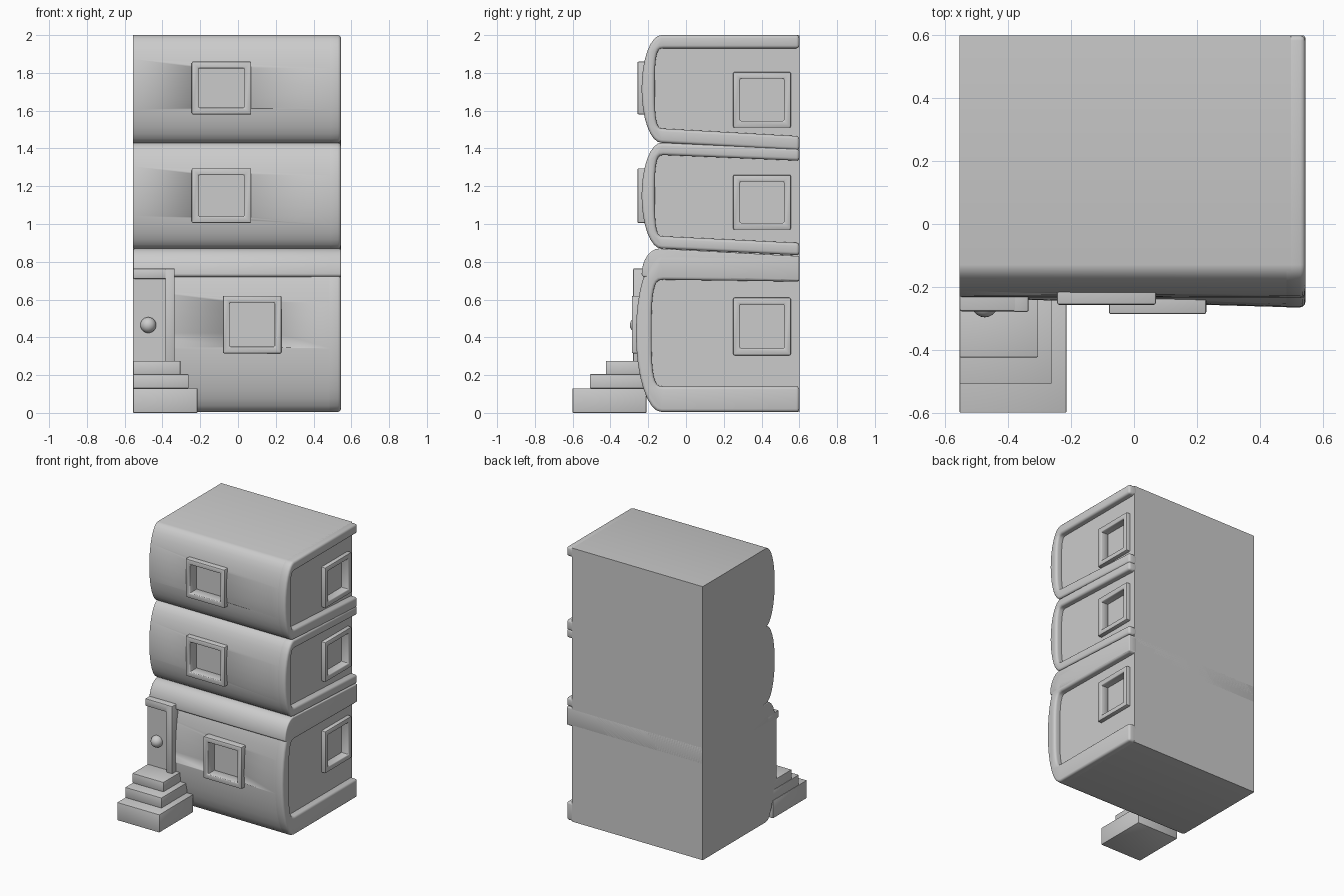
import bpy, bmesh, math
from mathutils import Vector

if "Cube" in bpy.data.objects:
    bpy.data.objects.remove(bpy.data.objects["Cube"])

grey = bpy.data.materials.new("plain grey")
grey.use_nodes = True
grey.diffuse_color = (0.6, 0.6, 0.6, 1)
grey.node_tree.nodes["Principled BSDF"].inputs["Base Color"].default_value = grey.diffuse_color

LEFT, WALL, RIM, BACK = -0.555, 0.5, 0.545, 0.6


def finish(name, bm, bevel=0, segments=2):
    bmesh.ops.recalc_face_normals(bm, faces=bm.faces)
    mesh = bpy.data.meshes.new(name)
    bm.to_mesh(mesh)
    bm.free()
    ob = bpy.data.objects.new(name, mesh)
    bpy.context.collection.objects.link(ob)
    mesh.materials.append(grey)
    bpy.ops.object.select_all(action='DESELECT')
    bpy.context.view_layer.objects.active = ob
    ob.select_set(True)
    if bevel:
        mod = ob.modifiers.new("soft_edges", 'BEVEL')
        mod.width, mod.segments, mod.limit_method = bevel, segments, 'ANGLE'
        mod.angle_limit = math.radians(40)
        bpy.ops.object.modifier_apply(modifier=mod.name)
    bpy.ops.object.shade_smooth_by_angle(angle=math.radians(35))
    return ob


def box(name, lo, hi, bevel=0):
    bm = bmesh.new()
    bmesh.ops.create_cube(bm, size=1)
    for v in bm.verts:
        v.co = [(a + b) / 2 + c * (b - a) for a, b, c in zip(lo, hi, v.co)]
    return finish(name, bm, bevel)


def loft(name, left, right, x0, x1, bevel=0):
    """Solid between two matching (y, z) outlines at x0 and x1."""
    bm = bmesh.new()
    a = [bm.verts.new((x0, y, z)) for y, z in left]
    b = [bm.verts.new((x1, y, z)) for y, z in right]
    bm.faces.new(a)
    bm.faces.new(b)
    for i in range(len(a)):
        j = (i + 1) % len(a)
        bm.faces.new((a[i], a[j], b[j], b[i]))
    return finish(name, bm, bevel, 3)


def bulge(y, depth, top, bottom, steps=16, power=1.0):
    """Rounded front, listed from top to bottom."""
    mid, half = (top + bottom) / 2, (top - bottom) / 2
    pts = []
    for i in range(steps + 1):
        t = math.pi * i / steps
        c = math.cos(t)
        pts.append((y - depth * max(0, math.sin(t)) ** power,
                    mid + math.copysign(half * abs(c) ** power, c)))
    return pts


def storey(name, top, bottom, depth_left, depth):
    def outline(d):
        return [(BACK, top)] + bulge(-0.13, d, top, bottom) + [(BACK, bottom)]
    return loft(name, outline(depth_left), outline(depth), LEFT, WALL)


def rim(name, top, bottom, depth, in_top, in_bottom, in_depth, drop_top, drop_bottom):
    """Raised C-shaped border around the side panel, sagging toward the back."""
    outer = [(BACK, top - drop_top)] + bulge(-0.13, depth, top, bottom)
    outer.append((BACK, bottom - drop_bottom))
    inner = [(BACK, in_top - drop_top)] + bulge(-0.12, in_depth, in_top, in_bottom, power=0.6)
    inner.append((BACK, in_bottom - drop_bottom))
    pts = outer + inner[::-1]
    return loft(name, pts, pts, WALL - 0.03, RIM, 0.016)


# Storeys and their side borders
ground = storey("ground_storey", 0.84, 0.005, 0.105, 0.135)
middle = storey("middle_storey", 1.43, 0.87, 0.1, 0.105)
upper = storey("upper_storey", 2.0, 1.43, 0.1, 0.105)
rim("ground_side_border", 0.84, 0.005, 0.135, 0.705, 0.14, 0.062, 0.01, 0)
rim("middle_side_border", 1.43, 0.87, 0.105, 1.365, 0.935, 0.045, 0.03, 0.035)
rim("upper_side_border", 2.0, 1.43, 0.105, 1.93, 1.505, 0.045, 0, 0.04)

# Cornice over the ground storey
curve = [(-0.14 - 0.095 * math.sin(a), 0.73 + 0.14 * math.cos(a))
         for a in [math.pi / 2 * i / 8 for i in range(9)]]
cornice_profile = [(BACK, 0.83)] + curve + [(-0.225, 0.72), (BACK, 0.70)]
loft("cornice", cornice_profile, cornice_profile, LEFT, RIM, 0.012)
loft("cornice_fill", [(BACK, 0.88), (-0.1, 0.88), (-0.1, 0.8), (BACK, 0.8)],
     [(BACK, 0.88), (-0.1, 0.88), (-0.1, 0.8), (BACK, 0.8)], LEFT, WALL)


def cut(target, lo, hi):
    cutter = box("window_cutter", lo, hi)
    cutter.hide_render = True
    mod = target.modifiers.new("opening", 'BOOLEAN')
    mod.operation, mod.solver, mod.object = 'DIFFERENCE', 'EXACT', cutter
    bpy.context.view_layer.objects.active = target
    bpy.ops.object.modifier_apply(modifier=mod.name)
    bpy.data.objects.remove(cutter)


def frame(name, place, u0, u1, z0, z1, near, far, width=0.036):
    """Square picture-frame ring; place maps (across, depth, up) to a point."""
    bm = bmesh.new()
    rings = []
    for inset, d in ((0, near), (0, far), (width, far), (width, near)):
        a, b, c, e = u0 + inset, u1 - inset, z0 + inset, z1 - inset
        rings.append([bm.verts.new(place(u, d, z))
                      for u, z in ((a, c), (b, c), (b, e), (a, e))])
    for k in range(4):
        r, s = rings[k], rings[(k + 1) % 4]
        for i in range(4):
            j = (i + 1) % 4
            bm.faces.new((r[i], r[j], s[j], s[i]))
    return finish(name, bm, 0.007)


# Windows: an opening in the wall with a raised frame
M = 0.034
for wall, label, x0, x1, z0, z1, face in (
        (ground, "ground", -0.08, 0.23, 0.315, 0.62, -0.287),
        (middle, "middle", -0.245, 0.07, 1.005, 1.295, -0.257),
        (upper, "upper", -0.245, 0.07, 1.58, 1.86, -0.257)):
    cut(wall, (x0 + M, -0.4, z0 + M), (x1 - M, face + 0.08, z1 - M))
    frame(label + "_front_window_frame", lambda u, d, z: (u, d, z),
          x0, x1, z0, z1, face, face + 0.09)

for wall, label, z0, z1 in ((ground, "ground", 0.305, 0.61),
                            (middle, "middle", 0.97, 1.26),
                            (upper, "upper", 1.51, 1.805)):
    cut(wall, (WALL - 0.03, 0.25 + M, z0 + M), (0.7, 0.555 - M, z1 - M))
    frame(label + "_side_window_frame", lambda u, d, z: (d, u, z),
          0.25, 0.555, z0, z1, WALL + 0.03, WALL - 0.035)

# Door with jamb, lintel and knob
box("door_panel", (LEFT, -0.25, 0.26), (-0.38, -0.15, 0.72))
box("door_jamb", (-0.385, -0.28, 0.26), (-0.335, -0.15, 0.765), 0.007)
box("door_lintel", (LEFT, -0.278, 0.71), (-0.34, -0.15, 0.765), 0.007)
bm = bmesh.new()
bmesh.ops.create_uvsphere(bm, u_segments=20, v_segments=12, radius=0.042)
bmesh.ops.translate(bm, verts=bm.verts, vec=Vector((-0.475, -0.255, 0.465)))
finish("door_knob", bm)

# Entrance steps
for label, right, front, back, z0, z1 in (
        ("lower", -0.215, -0.6, -0.21, 0.0, 0.13),
        ("middle", -0.262, -0.508, -0.2, 0.13, 0.205),
        ("upper", -0.305, -0.424, -0.18, 0.205, 0.275)):
    box(label + "_step", (LEFT, front, z0), (right, back, z1), 0.003)
